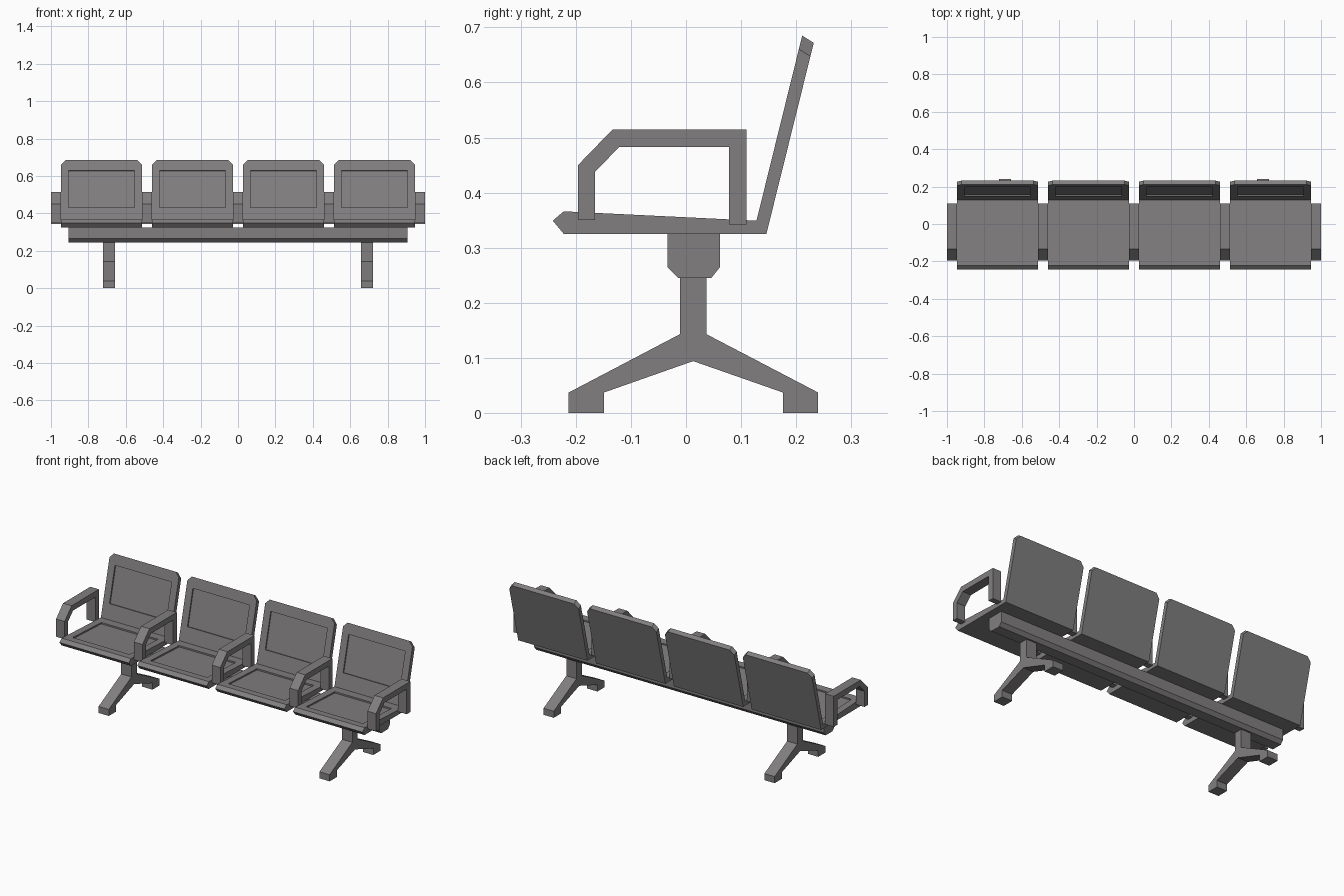
import bpy
import bmesh

cube = bpy.data.objects.get("Cube")
if cube:
    bpy.data.objects.remove(cube, do_unlink=True)

grey = bpy.data.materials.new("warm grey")
grey.use_nodes = True
colour = (0.22, 0.21, 0.213, 1.0)
grey.diffuse_color = colour
grey.node_tree.nodes["Principled BSDF"].inputs["Base Color"].default_value = colour


def profile_mesh(points, width):
    """Extrude a closed (y, z) profile along x, centred on x = 0."""
    bm = bmesh.new()
    face = bm.faces.new([bm.verts.new((-width / 2, y, z)) for y, z in points])
    result = bmesh.ops.extrude_face_region(bm, geom=[face])
    new_verts = [v for v in result["geom"] if isinstance(v, bmesh.types.BMVert)]
    bmesh.ops.translate(bm, verts=new_verts, vec=(width, 0, 0))
    bmesh.ops.recalc_face_normals(bm, faces=bm.faces)
    return bm


def finish(bm, name):
    mesh = bpy.data.meshes.new(name)
    bm.to_mesh(mesh)
    bm.free()
    mesh.materials.append(grey)
    return mesh


def place(name, mesh, x):
    obj = bpy.data.objects.new(name, mesh)
    obj.location.x = x
    bpy.context.collection.objects.link(obj)


def cut(bm, co, normal):
    geom = bm.verts[:] + bm.edges[:] + bm.faces[:]
    bmesh.ops.bisect_plane(bm, geom=geom, dist=1e-5, plane_co=co, plane_no=normal)


def recess(bm, faces, depth):
    """Push a connected flat group of faces inwards."""
    direction = faces[0].normal.copy()
    result = bmesh.ops.extrude_face_region(bm, geom=faces)
    verts = [v for v in result["geom"] if isinstance(v, bmesh.types.BMVert)]
    bmesh.ops.translate(bm, verts=verts, vec=-direction * depth)
    bmesh.ops.delete(bm, geom=[f for f in faces if f.is_valid], context="FACES")


# Seat shell: cushion and backrest in one piece
SEAT_WIDTH = 0.433
SEAT_PITCH = 0.4865
PANEL = 0.177
bm = profile_mesh([(-0.242, 0.349), (-0.222, 0.325), (0.146, 0.325), (0.232, 0.672),
                   (0.211, 0.685), (0.128, 0.349), (-0.222, 0.366)], SEAT_WIDTH)

# Clipped top corners of the backrest
corners = [e for e in bm.edges
           if all(v.co.z > 0.66 for v in e.verts)
           and abs(e.verts[0].co.x - e.verts[1].co.x) < 0.001]
bmesh.ops.bevel(bm, geom=corners, offset=0.024, segments=1, affect="EDGES")

# Recessed panels in the cushion and backrest
for x in (-PANEL, PANEL):
    cut(bm, (x, 0, 0), (1, 0, 0))
for y in (-0.18, 0.075):
    cut(bm, (0, y, 0), (0, 1, 0))
for z in (0.43, 0.628):
    cut(bm, (0, 0, z), (0, 0, 1))
bm.normal_update()
cushion, back = [], []
for f in bm.faces:
    c = f.calc_center_median()
    if abs(c.x) < PANEL - 0.01:
        if f.normal.z > 0.9 and -0.18 < c.y < 0.075:
            cushion.append(f)
        elif f.normal.y < -0.9 and 0.43 < c.z < 0.628:
            back.append(f)
recess(bm, cushion, 0.008)
recess(bm, back, 0.008)
seat = finish(bm, "seat")
for i in range(4):
    place(f"seat_{i + 1}", seat, (i - 1.5) * SEAT_PITCH)

# Armrests between and beside the seats
armrest = finish(profile_mesh(
    [(-0.196, 0.35), (-0.196, 0.45), (-0.133, 0.515), (0.11, 0.515), (0.11, 0.342),
     (0.078, 0.342), (0.078, 0.483), (-0.121, 0.483), (-0.165, 0.438), (-0.165, 0.35)],
    0.0535), "armrest")
for i in range(5):
    place(f"armrest_{i + 1}", armrest, (i - 2) * SEAT_PITCH)

# Long support beam
beam = finish(profile_mesh(
    [(-0.034, 0.325), (0.062, 0.325), (0.062, 0.265), (0.046, 0.245),
     (-0.014, 0.245), (-0.034, 0.265)], 1.81), "support_beam")
place("support_beam", beam, 0)

# Splayed legs
leg = finish(profile_mesh(
    [(-0.213, 0), (-0.149, 0), (-0.149, 0.037), (0.013, 0.094), (0.176, 0.037),
     (0.176, 0), (0.24, 0), (0.24, 0.037), (0.037, 0.143), (0.037, 0.245),
     (-0.011, 0.245), (-0.011, 0.143), (-0.213, 0.037)], 0.064), "leg")
for name, x in (("right_leg", -0.69), ("left_leg", 0.69)):
    place(name, leg, x)
